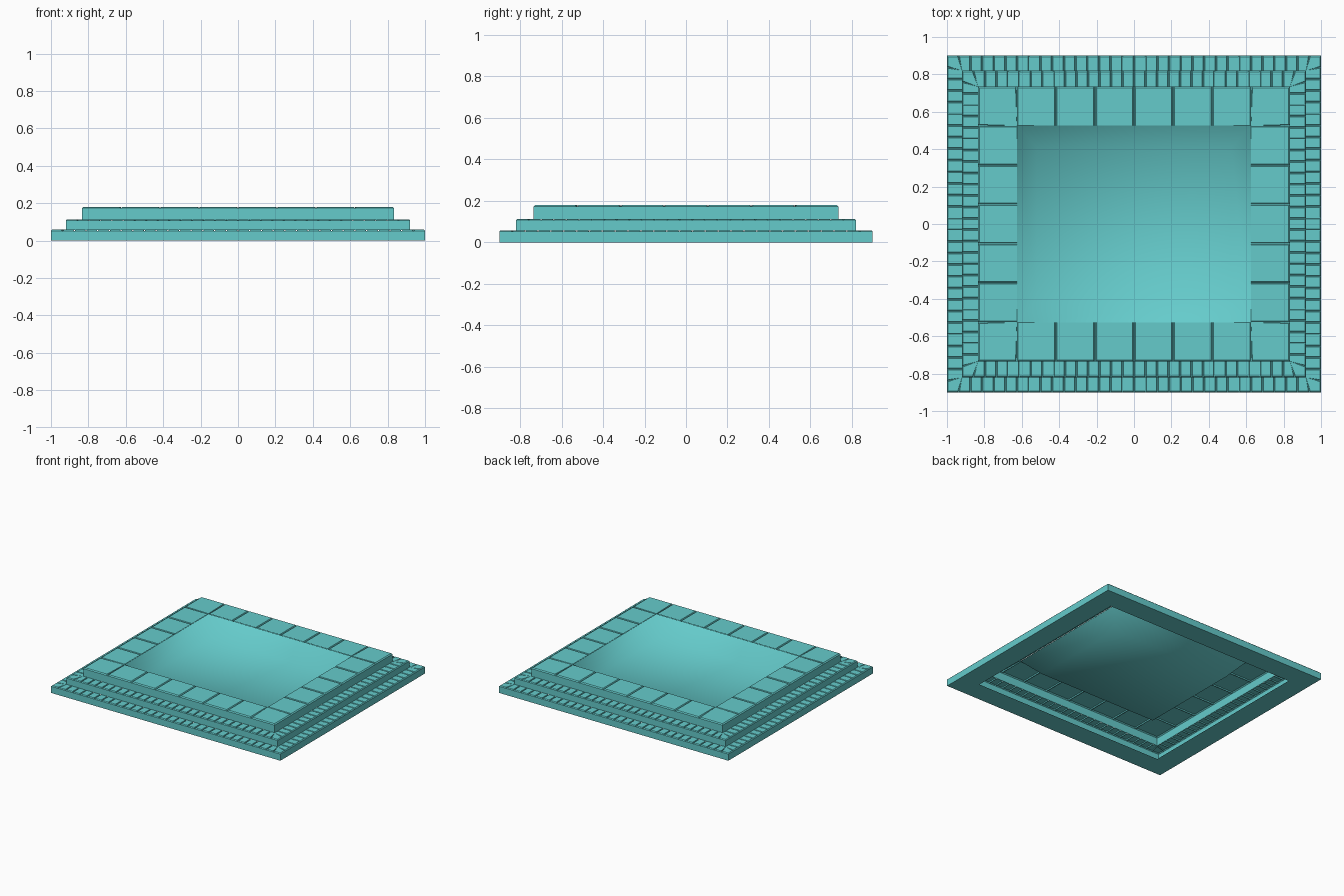
import bpy, bmesh, math

if "Cube" in bpy.data.objects:
    bpy.data.objects.remove(bpy.data.objects["Cube"])

mat = bpy.data.materials.new("turquoise_stone")
mat.diffuse_color = (0.13, 0.60, 0.60, 1)
mat.use_nodes = True
mat.node_tree.nodes["Principled BSDF"].inputs["Base Color"].default_value = mat.diffuse_color


def finish(name, bm, angle):
    bmesh.ops.remove_doubles(bm, verts=bm.verts, dist=0.0003)
    me = bpy.data.meshes.new(name)
    bm.to_mesh(me)
    bm.free()
    ob = bpy.data.objects.new(name, me)
    bpy.context.collection.objects.link(ob)
    me.materials.append(mat)
    bpy.ops.object.select_all(action='DESELECT')
    ob.select_set(True)
    bpy.context.view_layer.objects.active = ob
    bpy.ops.object.shade_smooth_by_angle(angle=math.radians(angle))
    return ob


def stations(half, count, skip, gap):
    """Positions along a side with a groove dip between neighbouring tiles."""
    out = [(-half, 0)]
    for i in range(1, count):
        t = -half + 2 * half * i / count
        if half - abs(t) >= skip:
            out += [(t - gap, 0), (t - gap * 0.5, 1), (t + gap * 0.5, 1), (t + gap, 0)]
    return out + [(half, 0)]


def tier(name, hx, hy, nx, ny, profile, skip, gap, depth):
    """Sweep a profile (inset, z, grooved) round a mitred rectangle of tiles."""
    bm = bmesh.new()
    for side in range(4):
        length, dist, n = (hx, hy, nx) if side % 2 == 0 else (hy, hx, ny)
        c, s = round(math.cos(side * math.pi / 2)), round(math.sin(side * math.pi / 2))
        grid = []
        for t, dip in stations(length, n, skip, gap):
            row = []
            for inset, z, grooved in profile:
                lim = length - inset
                a, b = max(-lim, min(lim, t)), -(dist - inset)
                row.append(bm.verts.new((a * c - b * s, a * s + b * c,
                                         z - depth * dip * grooved)))
            grid.append(row)
        for r0, r1 in zip(grid, grid[1:]):
            for i in range(len(profile) - 1):
                bm.faces.new((r0[i], r1[i], r1[i + 1], r0[i + 1]))
    return finish(name, bm, 30)


# Bottom step, with a flat underside ring
tier("bottom_step", 1.0, 0.9, 32, 29,
     [(0.165, 0, 0), (0, 0, 0), (0, 0.052, 0), (0.006, 0.058, 1), (0.08, 0.058, 1)],
     0.05, 0.005, 0.008)

# Middle step
tier("middle_step", 0.92, 0.82, 30, 27,
     [(0, 0.056, 0), (0, 0.107, 0), (0.006, 0.113, 1), (0.085, 0.113, 1)],
     0.05, 0.005, 0.008)

# Top rim of large square slabs
tier("top_rim", 0.835, 0.735, 8, 7,
     [(0, 0.111, 0), (0, 0.173, 0), (0.008, 0.18, 1), (0.209, 0.18, 1)],
     0.15, 0.007, 0.008)

# Shallow basin with softly shaded sloping walls
bm = bmesh.new()
rings = [[bm.verts.new((sx * x, sy * y, z)) for sx, sy in ((-1, -1), (1, -1), (1, 1), (-1, 1))]
         for x, y, z in ((0.626, 0.526, 0.178), (0.52, 0.41, 0.06))]
for i in range(4):
    j = (i + 1) % 4
    bm.faces.new((rings[0][i], rings[0][j], rings[1][j], rings[1][i]))
bm.faces.new(rings[1])
finish("basin", bm, 180)
